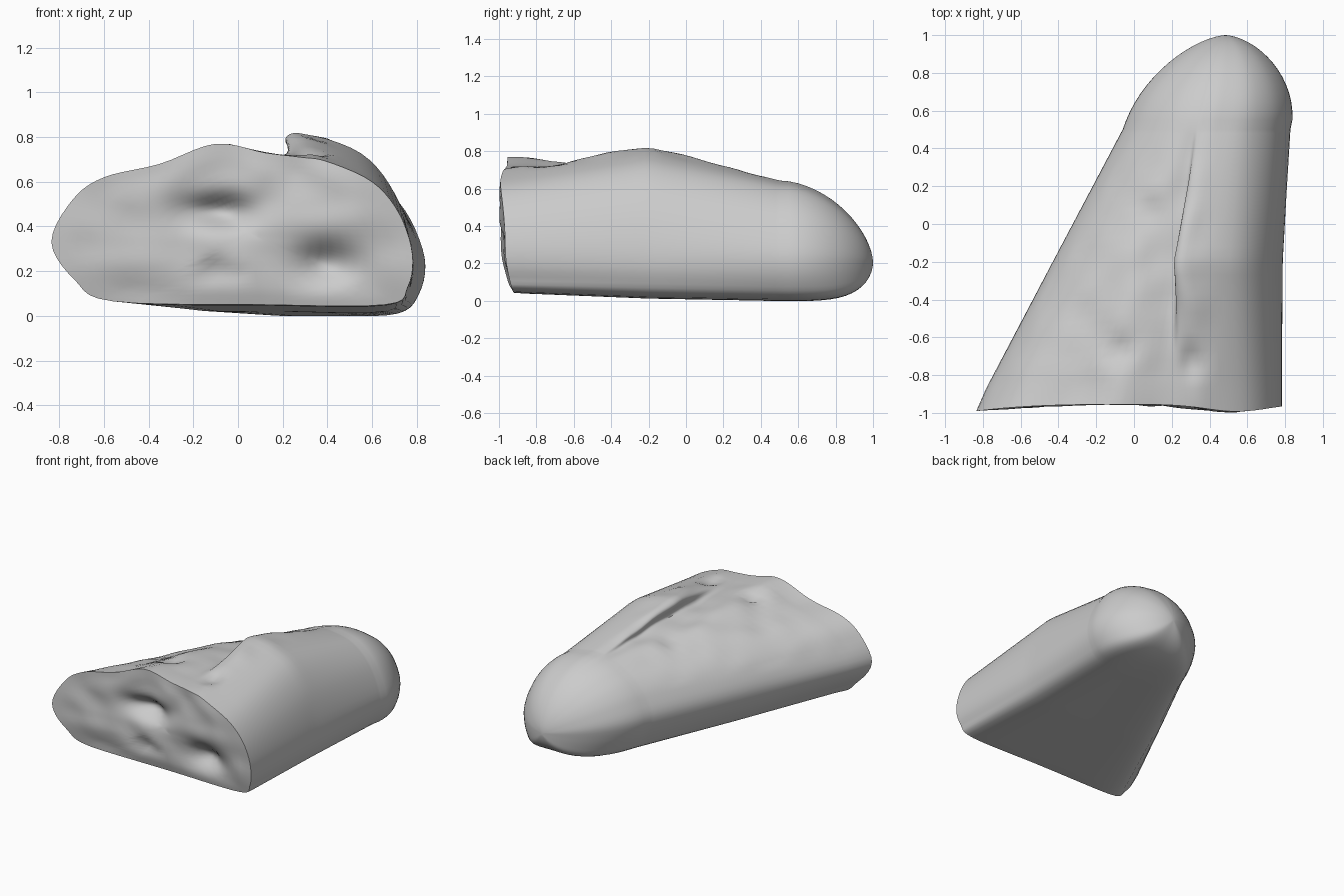
import bpy, bmesh, math
from mathutils import Vector, noise

cube = bpy.data.objects.get("Cube")
if cube:
    bpy.data.objects.remove(cube, do_unlink=True)

# Cross-sections (x, z), clockwise from the left edge over the crest
FRONT = [(-.835, .33), (-.74, .52), (-.6, .62), (-.35, .68), (-.1, .77), (.12, .73),
         (.28, .71), (.4, .69), (.6, .6), (.72, .46), (.78, .28), (.76, .13),
         (.66, .05), (.1, .05), (-.56, .065), (-.73, .16)]
RIDGE = [(-.43, .3), (-.38, .45), (-.28, .56), (-.1, .66), (.05, .71), (.24, .7),
         (.21, .8), (.3, .82), (.55, .73), (.7, .55), (.78, .3), (.77, .12),
         (.66, .02), (.2, .02), (-.22, .03), (-.36, .13)]
TAIL = [(-.06, .27), (-.01, .41), (.07, .51), (.17, .58), (.25, .615), (.31, .63),
        (.35, .64), (.44, .64), (.6, .6), (.74, .47), (.825, .26), (.8, .1),
        (.7, .01), (.4, 0), (.1, .01), (0, .1)]
FRONT_Y, RIDGE_Y, TAIL_Y, TIP_Y = -.97, -.2, .5, 1
STEPS = 5


def rounded(points):
    """Closed smooth curve through the section points."""
    pts = [Vector(p) for p in points]
    count = len(pts)
    result = []
    for i in range(count):
        a, b, c, d = (pts[(i + k) % count] for k in (-1, 0, 1, 2))
        for s in range(STEPS):
            t = s / STEPS
            result.append(b + (c - a) * t / 2 + (a - b * 2.5 + c * 2 - d / 2) * t ** 2
                          + ((b - c) * 3 + d - a) * t ** 3 / 2)
    return result


def blend(first, second, t):
    return [a.lerp(b, t) for a, b in zip(first, second)]


def section(y):
    """Outline of the body at depth y."""
    if y <= RIDGE_Y:
        return blend(front, ridge, (y - FRONT_Y) / (RIDGE_Y - FRONT_Y))
    if y <= TAIL_Y:
        return blend(ridge, tail, (y - RIDGE_Y) / (TAIL_Y - RIDGE_Y))
    # Rounded nose: shrink towards the tip, keeping the underside full
    t = (y - TAIL_Y) / (TIP_Y - TAIL_Y)
    size = (1 - t ** 1.8) ** .62
    low = (1 - t ** 4) ** .5
    middle = .385 + .1 * t ** .85
    return [Vector((middle + (p.x - .385) * size,
                    .21 + (p.y - .21) * (size if p.y > .21 else low)))
            for p in tail]


def bump(x, y, spot):
    """Soft round hollow: centre, half widths, depth."""
    cx, cy, rx, ry, depth = spot
    return depth * math.exp(-((x - cx) / rx) ** 2 - ((y - cy) / ry) ** 2)


def face_depth(x, z):
    """Broken face without hollows: bulging upper right, receding foot."""
    y = -.955 - .035 * abs(x / .83) ** 3 * (1 if x < 0 else .3)
    y += bump(x, z, (.5, .55, .22, .25, -.04))
    return y + .05 * max(0, 1 - z / .25) ** 1.5


# Hollows in the broken front face (x, z) and in the top (x, y)
FACE_SPOTS = [(-.09, .47, .14, .07, .11), (.4, .23, .12, .09, .1),
              (-.1, .2, .05, .05, .04), (.72, .33, .05, .1, .03)]
TOP_SPOTS = [(.08, .08, .08, .08, .03), (-.07, -.68, .06, .06, .04),
             (.31, -.72, .06, .08, .04), (.3, .4, .06, .1, .01),
             (.12, -.15, .1, .2, .02)]

front, ridge, tail = rounded(FRONT), rounded(RIDGE), rounded(TAIL)
bm = bmesh.new()


def add_ring(points):
    return [bm.verts.new(p) for p in points]


def bridge(a, b):
    for i in range(len(a)):
        j = (i + 1) % len(a)
        bm.faces.new((a[i], a[j], b[j], b[i]))


# Broken front face: rings growing from the centre to the rim
rings = []
CENTRE = Vector((.05, .37))
FACE_RINGS = 16
for k in range(1, FACE_RINGS + 1):
    ring = []
    scale = k / FACE_RINGS
    inside = min(1, (1 - scale) * 5)
    for p in front:
        q = CENTRE.lerp(p, scale)
        y = face_depth(q.x, q.y)
        y += inside * sum(bump(q.x, q.y, s) for s in FACE_SPOTS)
        y += .018 * inside * noise.noise(Vector((q.x * 6, q.y * 6, 1)))
        ring.append((q.x, max(y, -1), q.y))
    rings.append(add_ring(ring))

# Long body from the rim to the rounded tip
depths = [-.87 + i * .05 for i in range(28)]
depths += [TAIL_Y + .5 * math.sin(math.pi / 2 * i / 16) for i in range(16)]
for y in depths:
    ring = []
    fade = max(0, min(1, (.5 - y) * 3))
    for p in section(y):
        z = p.y
        if z > .45 and p.x < .4:
            z -= fade * sum(bump(p.x, y, s) for s in TOP_SPOTS)
            z += .015 * fade * noise.noise(Vector((p.x * 6, y * 6, 4)))
        ring.append((p.x, y, z))
    rings.append(add_ring(ring))

for a, b in zip(rings, rings[1:]):
    bridge(a, b)

# Close both ends
face_middle = sum((v.co for v in rings[0]), Vector()) / len(rings[0])
for ring, point in ((rings[0], face_middle), (rings[-1], (.485, TIP_Y, .2))):
    pole = bm.verts.new(point)
    for i in range(len(ring)):
        bm.faces.new((ring[i], ring[(i + 1) % len(ring)], pole))

bmesh.ops.recalc_face_normals(bm, faces=bm.faces)
mesh = bpy.data.meshes.new("stone_body")
bm.to_mesh(mesh)
bm.free()
stone = bpy.data.objects.new("stone_body", mesh)
bpy.context.collection.objects.link(stone)

# Plain grey stone
grey = bpy.data.materials.new("light grey")
grey.use_nodes = True
grey.diffuse_color = (.6, .6, .6, 1)
grey.node_tree.nodes["Principled BSDF"].inputs["Base Color"].default_value = (.6, .6, .6, 1)
mesh.materials.append(grey)

bpy.ops.object.select_all(action='DESELECT')
stone.select_set(True)
bpy.context.view_layer.objects.active = stone
bpy.ops.object.shade_smooth_by_angle(angle=math.radians(50))
